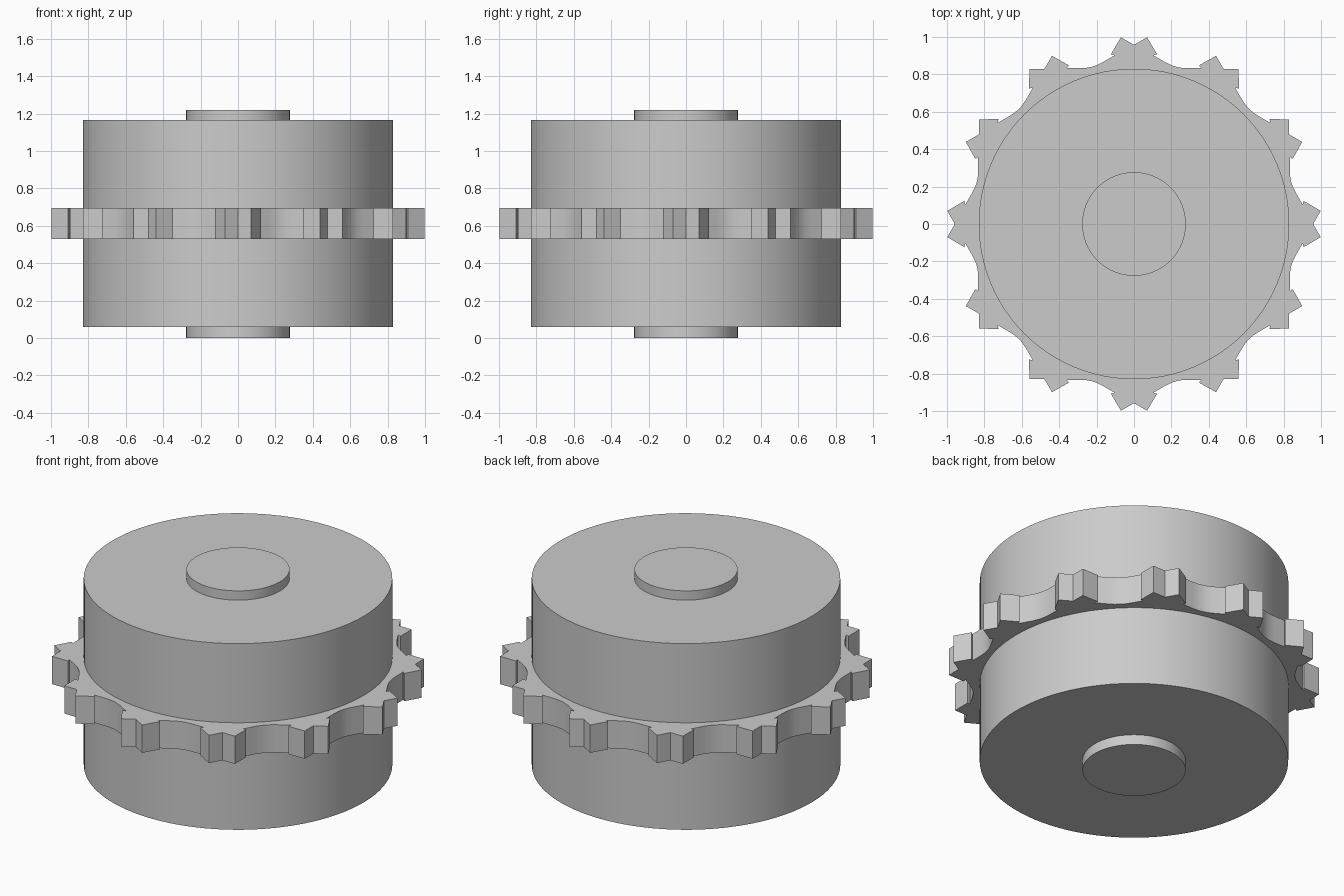
import bpy, bmesh, math
from mathutils import Vector, Matrix

cube = bpy.data.objects.get("Cube")
if cube:
    bpy.data.objects.remove(cube, do_unlink=True)

grey = bpy.data.materials.new("plain_grey")
grey.use_nodes = True
grey.diffuse_color = (0.6, 0.6, 0.6, 1)
grey.node_tree.nodes["Principled BSDF"].inputs["Base Color"].default_value = (0.6, 0.6, 0.6, 1)


def prism(name, outline, bottom, top):
    """Extrude a counter-clockwise outline between two heights."""
    bm = bmesh.new()
    face = bm.faces.new([bm.verts.new((p.x, p.y, bottom)) for p in outline])
    extruded = bmesh.ops.extrude_face_region(bm, geom=[face])["geom"]
    verts = [g for g in extruded if isinstance(g, bmesh.types.BMVert)]
    bmesh.ops.translate(bm, verts=verts, vec=(0, 0, top - bottom))
    bmesh.ops.recalc_face_normals(bm, faces=bm.faces)
    mesh = bpy.data.meshes.new(name)
    bm.to_mesh(mesh)
    bm.free()
    mesh.materials.append(grey)
    obj = bpy.data.objects.new(name, mesh)
    bpy.context.collection.objects.link(obj)
    bpy.ops.object.select_all(action="DESELECT")
    obj.select_set(True)
    bpy.context.view_layer.objects.active = obj
    bpy.ops.object.shade_smooth_by_angle(angle=math.radians(30))
    return obj


def circle(radius, sides=96):
    return [Vector((radius, 0)) @ Matrix.Rotation(-math.tau * i / sides, 2)
            for i in range(sides)]


# Drum halves and hub stubs
for side, hub, drum in (("lower", (0, 0.06), (0.06, 0.53)),
                        ("upper", (1.165, 1.22), (0.695, 1.165))):
    prism(side + "_hub", circle(0.277), *hub)
    prism(side + "_drum", circle(0.83), *drum)

# One notched tooth, pointing along +y, with half a rounded valley each side
valley = Vector((0.223, 0.833))
start = Vector((0.105, 0.901))
axis = valley.normalized()
blend_a = valley.lerp(start, 0.45)
blend_b = blend_a.reflect(Vector((axis.y, -axis.x)))
curve = []
for t in (0.5, 0.25, 0):
    curve.append(blend_a.lerp(valley, t).lerp(valley.lerp(blend_b, t), t))
right = curve + [start, Vector((0.123, 0.908)), Vector((0.07, 0.998))]
left = [Vector((-p.x, p.y)) for p in reversed(right)]
tooth = right + [Vector((0, 0.958))] + left[:-1]

# Toothed ring around the middle
teeth = 12
outline = []
for i in range(teeth):
    turn = math.tau * i / teeth
    c, s = math.cos(turn), math.sin(turn)
    outline += [Vector((c * p.x - s * p.y, s * p.x + c * p.y)) for p in tooth]
prism("toothed_ring", outline, 0.53, 0.695)
